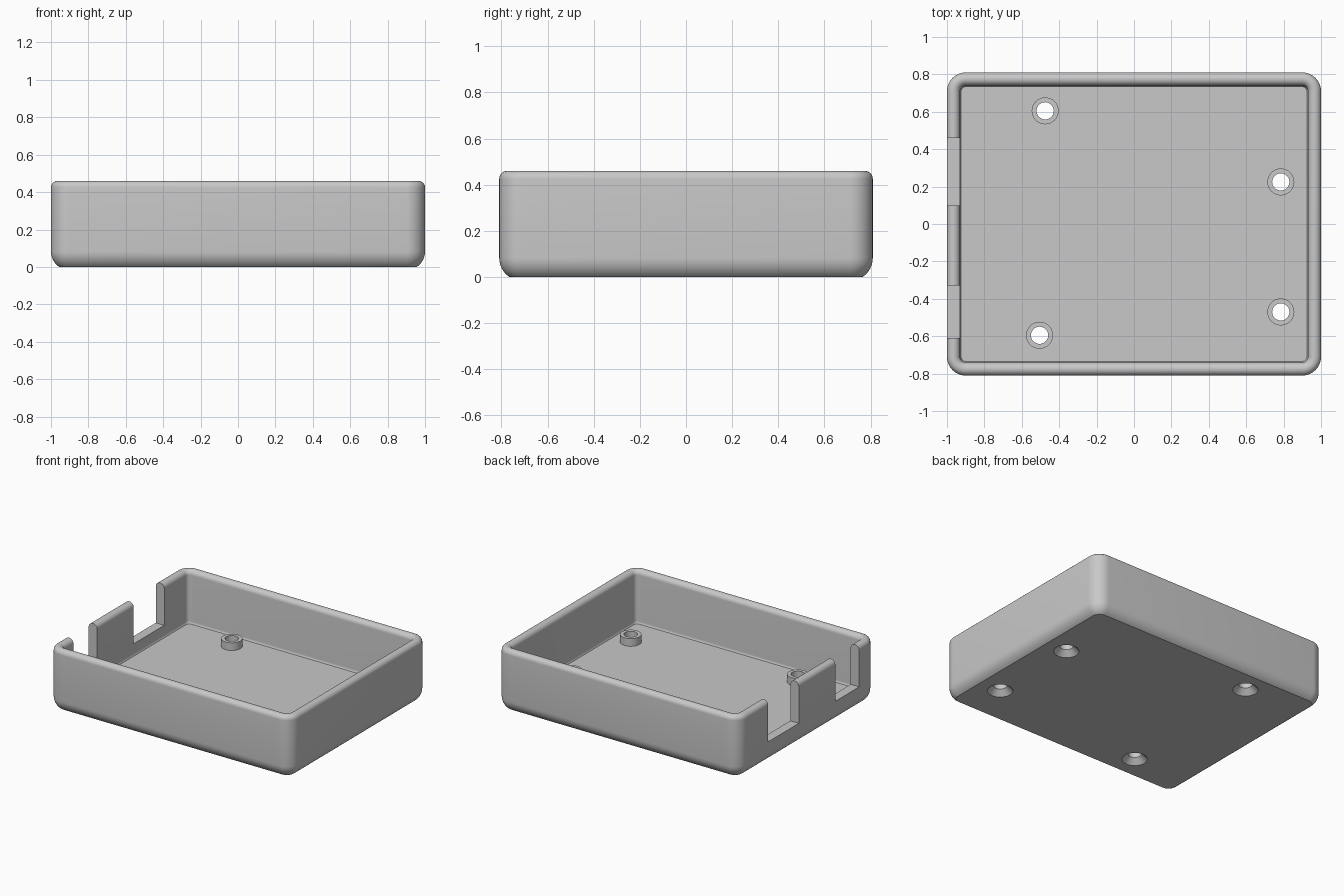
import bpy, bmesh
from math import sin, cos, asin, pi, radians
from mathutils import Matrix, Vector

cube = bpy.data.objects.get("Cube")
if cube:
    bpy.data.objects.remove(cube, do_unlink=True)

HALF_X, HALF_Y, HEIGHT = 1.0, 0.81, 0.46
CORNER, WALL, FLOOR = 0.1, 0.07, 0.065
ARC_Z = 0.083                      # height of the lower edge rounding centre
POST_R, POST_TOP, HOLE_R, SINK_R = 0.072, 0.122, 0.046, 0.086
POSTS = [(-0.475, 0.605), (-0.505, -0.595), (0.785, 0.225), (0.785, -0.47)]
NOTCHES = [(0.10, 0.46), (-0.61, -0.33)]
NOTCH_Z = 0.153

grey = bpy.data.materials.new("plain grey")
grey.use_nodes = True
grey.diffuse_color = (0.58, 0.58, 0.58, 1)
bsdf = next(n for n in grey.node_tree.nodes if n.type == "BSDF_PRINCIPLED")
bsdf.inputs["Base Color"].default_value = grey.diffuse_color


def make_object(name, bm):
    bmesh.ops.recalc_face_normals(bm, faces=bm.faces)
    mesh = bpy.data.meshes.new(name)
    bm.to_mesh(mesh)
    bm.free()
    mesh.materials.append(grey)
    obj = bpy.data.objects.new(name, mesh)
    bpy.context.collection.objects.link(obj)
    return obj


def loft(name, rings):
    """Skin a stack of closed rings and cap both ends."""
    bm = bmesh.new()
    loops = [[bm.verts.new(p) for p in ring] for ring in rings]
    n = len(loops[0])
    for a, b in zip(loops, loops[1:]):
        for i in range(n):
            j = (i + 1) % n
            bm.faces.new((a[i], a[j], b[j], b[i]))
    bm.faces.new(loops[0])
    bm.faces.new(loops[-1])
    return make_object(name, bm)


def rounded_ring(inset, z, steps=10):
    cx, cy, r = HALF_X - CORNER, HALF_Y - CORNER, CORNER - inset
    pts = []
    for q, (sx, sy) in enumerate([(1, 1), (-1, 1), (-1, -1), (1, -1)]):
        for k in range(steps + 1):
            a = (q + k / steps) * pi / 2
            pts.append((sx * cx + r * cos(a), sy * cy + r * sin(a), z))
    return pts


def lathe(name, x, y, profile, sides=40):
    return loft(name, [[(x + r * cos(2 * pi * i / sides), y + r * sin(2 * pi * i / sides), z)
                        for i in range(sides)] for r, z in profile])


def box(name, lo, hi):
    bm = bmesh.new()
    lo, hi = Vector(lo), Vector(hi)
    bmesh.ops.create_cube(bm, size=1, matrix=Matrix.Translation((lo + hi) / 2)
                          @ Matrix.Diagonal((*(hi - lo), 1)))
    return make_object(name, bm)


def combine(target, tool, operation):
    """Apply a boolean and delete the tool."""
    mod = target.modifiers.new("cut", "BOOLEAN")
    mod.object, mod.operation, mod.solver = tool, operation, "EXACT"
    graph = bpy.context.evaluated_depsgraph_get()
    mesh = bpy.data.meshes.new_from_object(target.evaluated_get(graph))
    target.modifiers.clear()
    target.data = mesh
    bpy.data.objects.remove(tool, do_unlink=True)


# Tray wall section: outer lower rounding, round rim, inner lower rounding
profile = []
start = asin(ARC_Z / CORNER)
for k in range(9):
    t = start * (1 - k / 8)
    profile.append((CORNER - CORNER * cos(t), ARC_Z - CORNER * sin(t)))
rim = WALL / 2
for k in range(15):
    t = pi * (1 - k / 14)
    profile.append((rim + rim * cos(t), HEIGHT - rim + rim * sin(t)))
inner = CORNER - WALL
end = asin((ARC_Z - FLOOR) / inner)
for k in range(5):
    t = end * k / 4
    profile.append((CORNER - inner * cos(t), ARC_Z - inner * sin(t)))
tray = loft("enclosure_tray", [rounded_ring(d, z) for d, z in profile])

# Connector notches in one end wall
for y0, y1 in NOTCHES:
    combine(tray, box("notch_cutter", (-1.1, y0, NOTCH_Z), (-0.85, y1, 0.6)), "DIFFERENCE")

# Screw posts with through holes countersunk from below
for x, y in POSTS:
    combine(tray, lathe("post", x, y, [(POST_R, FLOOR / 2), (POST_R, POST_TOP)]), "UNION")
for x, y in POSTS:
    sink = SINK_R - HOLE_R
    cutter = [(SINK_R + 0.01, -0.01), (HOLE_R, sink), (HOLE_R, 0.3)]
    combine(tray, lathe("hole_cutter", x, y, cutter), "DIFFERENCE")

# Smooth roundings, crisp edges
for p in tray.data.polygons:
    p.use_smooth = True
    p.material_index = 0
tray.data.set_sharp_from_angle(angle=radians(25))
if not tray.data.materials:
    tray.data.materials.append(grey)
